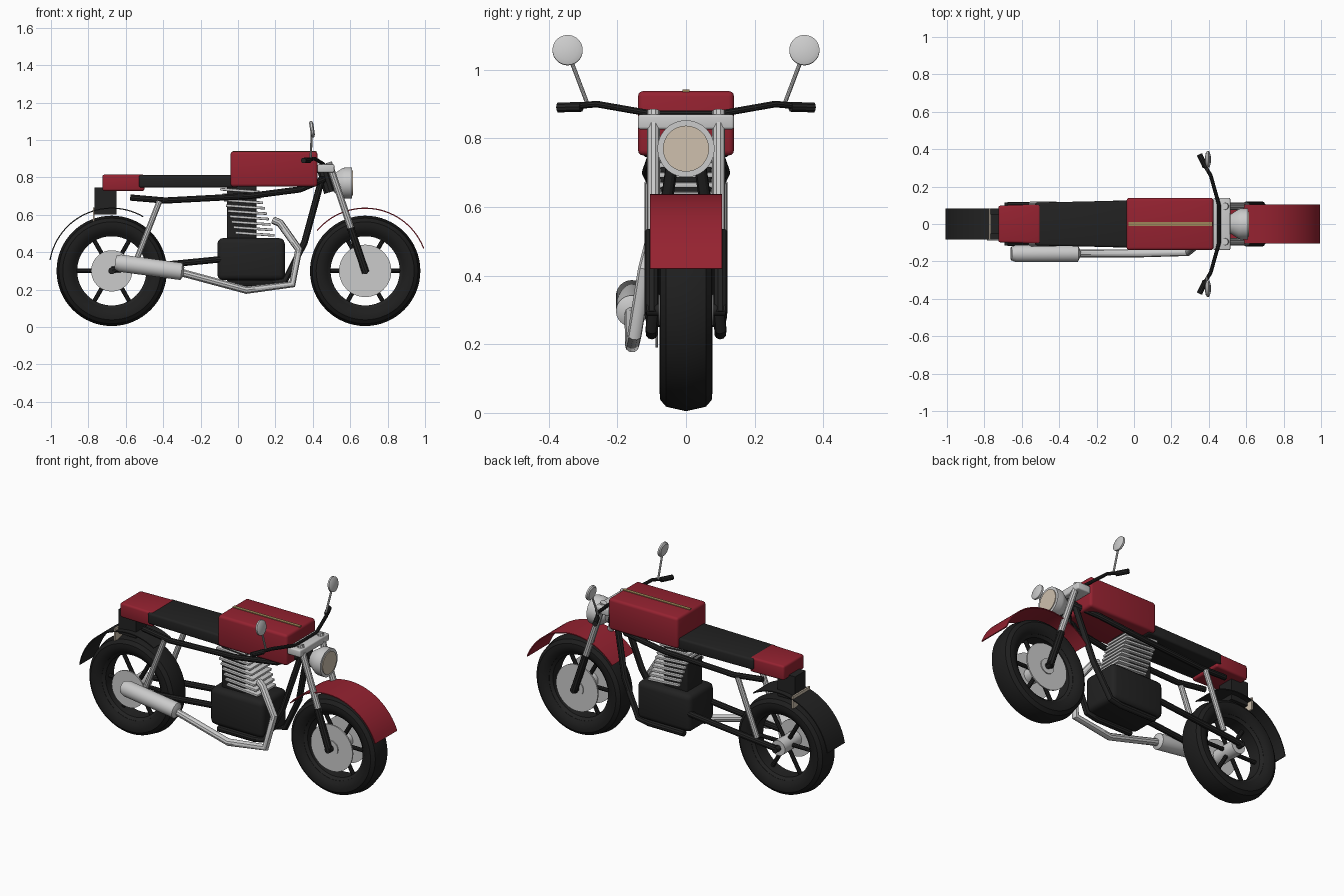
import bpy
import bmesh
from math import sin, cos, pi, radians
from mathutils import Vector

if "Cube" in bpy.data.objects:
    bpy.data.objects.remove(bpy.data.objects["Cube"])


def material(name, r, g, b):
    m = bpy.data.materials.new(name)
    m.use_nodes = True
    m.diffuse_color = (r, g, b, 1)
    m.node_tree.nodes["Principled BSDF"].inputs["Base Color"].default_value = (r, g, b, 1)
    return m


RED = material("deep_red", 0.3, 0.016, 0.03)
BLACK = material("satin_black", 0.016, 0.016, 0.016)
RUBBER = material("tyre_rubber", 0.013, 0.013, 0.013)
SILVER = material("silver", 0.6, 0.6, 0.6)
LENS = material("warm_lens", 0.62, 0.53, 0.42)
GOLD = material("gold", 0.35, 0.24, 0.1)


def finish(ob, mat, angle=35):
    ob.data.materials.append(mat)
    bpy.ops.object.select_all(action='DESELECT')
    ob.select_set(True)
    bpy.context.view_layer.objects.active = ob
    if ob.type == 'CURVE':
        bpy.ops.object.convert(target='MESH')
        ob = bpy.context.view_layer.objects.active
    bpy.ops.object.shade_smooth_by_angle(angle=radians(angle))
    return ob


def mesh_object(name, bm, mat):
    bmesh.ops.recalc_face_normals(bm, faces=bm.faces)
    me = bpy.data.meshes.new(name)
    bm.to_mesh(me)
    bm.free()
    ob = bpy.data.objects.new(name, me)
    bpy.context.collection.objects.link(ob)
    return finish(ob, mat)


def box(name, x, y, z, mat, bevel=0.0, rear=1.0, tilt=0.0):
    """Box from x and z ranges and half width y; rear scales the width at the back."""
    bm = bmesh.new()
    bmesh.ops.create_cube(bm, size=1)
    for v in bm.verts:
        half = y * (rear if v.co.x < 0 else 1)
        v.co = (v.co.x * (x[1] - x[0]), v.co.y * 2 * half, v.co.z * (z[1] - z[0]))
    if bevel:
        bmesh.ops.bevel(bm, geom=bm.edges[:], offset=bevel, segments=3, profile=0.5, affect='EDGES')
    ob = mesh_object(name, bm, mat)
    ob.location = ((x[0] + x[1]) / 2, 0, (z[0] + z[1]) / 2)
    ob.rotation_euler.y = radians(tilt)
    return ob


def tube(name, points, radius, mat):
    cu = bpy.data.curves.new(name, 'CURVE')
    cu.dimensions = '3D'
    cu.bevel_depth = radius
    cu.bevel_resolution = 3
    cu.use_fill_caps = True
    sp = cu.splines.new('POLY')
    sp.points.add(len(points) - 1)
    for p, co in zip(sp.points, points):
        p.co = (*co, 1)
    ob = bpy.data.objects.new(name, cu)
    bpy.context.collection.objects.link(ob)
    return finish(ob, mat)


def tube_pair(name, points, radius, mat):
    for side, s in (("left", 1), ("right", -1)):
        tube(side + "_" + name, [(x, y * s, z) for x, y, z in points], radius, mat)


def lathe(name, profile, centre, axis, mat, closed=False, n=48):
    """Spin (radius, distance along axis) pairs around an axis."""
    bm = bmesh.new()
    rot = Vector(axis).to_track_quat('Z', 'Y')
    rings = [[bm.verts.new(rot @ Vector((r * cos(2 * pi * i / n), r * sin(2 * pi * i / n), h)))
              for i in range(n)] for r, h in profile]
    pairs = list(zip(rings, rings[1:]))
    if closed:
        pairs.append((rings[-1], rings[0]))
    for a, b in pairs:
        for i in range(n):
            j = (i + 1) % n
            bm.faces.new((a[i], a[j], b[j], b[i]))
    if not closed:
        bm.faces.new(rings[0])
        bm.faces.new(rings[-1])
    ob = mesh_object(name, bm, mat)
    ob.location = centre
    return ob


def disc(name, radius, half, centre, axis, mat):
    return lathe(name, [(radius, -half), (radius, half)], centre, axis, mat)


def fender(name, cx, start, end, half, mat):
    """Thin curved sheet around a wheel."""
    bm = bmesh.new()
    steps, cz = 28, 0.3
    rings = []
    for i in range(steps + 1):
        a = radians(start + (end - start) * i / steps)
        rings.append([bm.verts.new((cx + r * cos(a), y, cz + r * sin(a)))
                      for r, y in ((0.338, -half), (0.338, half), (0.332, half), (0.332, -half))])
    for a, b in zip(rings, rings[1:]):
        for k in range(4):
            bm.faces.new((a[k], a[k - 1], b[k - 1], b[k]))
    bm.faces.new(rings[0])
    bm.faces.new(rings[-1])
    return mesh_object(name, bm, mat)


# Wheels
Y = (0, 1, 0)
half_tyre = [(0.2, 0.055), (0.215, 0.068), (0.24, 0.077), (0.262, 0.075), (0.282, 0.058)]
tyre = half_tyre + [(0.295, 0)] + [(r, -h) for r, h in reversed(half_tyre)]
rim = [(0.185, -0.04), (0.205, -0.058), (0.205, 0.058), (0.185, 0.04)]
for end, cx in (("front", 0.68), ("rear", -0.675)):
    c = (cx, 0, 0.3)
    lathe(end + "_tyre", tyre, c, Y, RUBBER, True, 64)
    lathe(end + "_rim", rim, c, Y, BLACK, True, 64)
    disc(end + "_hub", 0.045, 0.08, c, Y, SILVER)
    disc(end + "_axle", 0.018, 0.115, c, Y, BLACK)
    for k in range(6):
        a = k * pi / 3
        tube(end + "_spoke", [(cx + r * cos(a), 0, 0.3 + r * sin(a)) for r in (0.03, 0.195)], 0.012, BLACK)
for s in (-1, 1):
    disc("front_brake_disc", 0.14, 0.004, (0.68, s * 0.07, 0.3), Y, SILVER)
disc("rear_brake_disc", 0.11, 0.004, (-0.675, -0.085, 0.3), Y, SILVER)
fender("front_fender", 0.68, 21, 140, 0.105, RED)
fender("rear_fender", -0.675, 60, 170, 0.083, BLACK)

# Bodywork
box("tank", (-0.04, 0.425), 0.14, (0.75, 0.938), RED, 0.016)
box("tank_stripe", (-0.03, 0.42), 0.01, (0.935, 0.942), GOLD)
box("seat", (-0.53, 0.0), 0.126, (0.745, 0.812), BLACK, 0.012, 0.91)
box("tail", (-0.725, -0.5), 0.106, (0.727, 0.815), RED, 0.012, 0.93)
box("tail_bracket", (-0.767, -0.65), 0.05, (0.6, 0.745), BLACK)
box("rear_plate", (-0.776, -0.766), 0.082, (0.565, 0.64), LENS)

# Engine
box("crankcase", (-0.11, 0.25), 0.12, (0.25, 0.475), BLACK, 0.03)
box("air_box", (-0.06, 0.1), 0.075, (0.45, 0.755), BLACK, 0.012)
for k in range(9):
    z = 0.49 + 0.029 * k
    front = 0.195 - 0.01 * k
    box("cooling_fin", (front - 0.21, front), 0.09, (z, z + 0.014), SILVER, 0.003, tilt=4)

# Frame
tube_pair("down_tube", [(0.45, 0.03, 0.8), (0.355, 0.08, 0.45), (0.25, 0.1, 0.245),
                        (0.18, 0.1, 0.232), (-0.06, 0.1, 0.232)], 0.018, BLACK)
tube_pair("top_rail", [(0.46, 0.03, 0.79), (0.33, 0.1, 0.735), (0.06, 0.112, 0.7),
                       (-0.39, 0.1, 0.676), (-0.575, 0.085, 0.692)], 0.017, BLACK)
tube_pair("swing_arm", [(-0.675, 0.1, 0.305), (-0.06, 0.1, 0.365)], 0.018, BLACK)
tube_pair("rear_shock", [(-0.42, 0.105, 0.672), (-0.55, 0.105, 0.34)], 0.016, SILVER)
tube("steering_head", [(0.45, 0, 0.85), (0.49, 0, 0.72)], 0.032, BLACK)

# Front fork
tube_pair("fork_tube", [(0.485, 0.095, 0.88), (0.61, 0.095, 0.51)], 0.019, SILVER)
tube_pair("fork_slider", [(0.602, 0.1, 0.53), (0.683, 0.1, 0.29)], 0.021, BLACK)
box("fork_clamp", (0.425, 0.515), 0.14, (0.826, 0.87), SILVER, 0.008)

# Headlight
X = (1, 0, 0)
lathe("headlight_shell", [(0.048, 0), (0.06, 0.02), (0.08, 0.05), (0.083, 0.065), (0.083, 0.1), (0.07, 0.1)],
      (0.51, 0, 0.77), X, SILVER)
disc("headlight_lens", 0.067, 0.003, (0.612, 0, 0.77), X, LENS)

# Handlebar, grips and mirrors
tube("handlebar", [(0.355, -0.35, 0.892), (0.41, -0.26, 0.9), (0.455, -0.1, 0.872),
                   (0.455, 0.1, 0.872), (0.41, 0.26, 0.9), (0.355, 0.35, 0.892)], 0.01, BLACK)
tube_pair("grip", [(0.382, 0.305, 0.892), (0.35, 0.372, 0.89)], 0.015, BLACK)
tube_pair("mirror_stalk", [(0.388, 0.287, 0.9), (0.395, 0.34, 1.04)], 0.006, SILVER)
for s in (-1, 1):
    lathe("mirror", [(0.036, -0.01), (0.044, -0.004), (0.044, 0.006), (0.03, 0.012)],
          (0.395, s * 0.345, 1.057), (1, 0, 0.15), SILVER)

# Exhaust
tube("exhaust_pipe", [(0.19, -0.07, 0.57), (0.225, -0.085, 0.555), (0.325, -0.12, 0.415),
                      (0.29, -0.15, 0.228), (0.045, -0.157, 0.197), (-0.3, -0.158, 0.29)], 0.021, SILVER)
lathe("muffler", [(0.024, 0), (0.046, 0.012), (0.046, 0.345), (0.036, 0.37)],
      (-0.29, -0.158, 0.295), (-0.37, 0, 0.05), SILVER)
